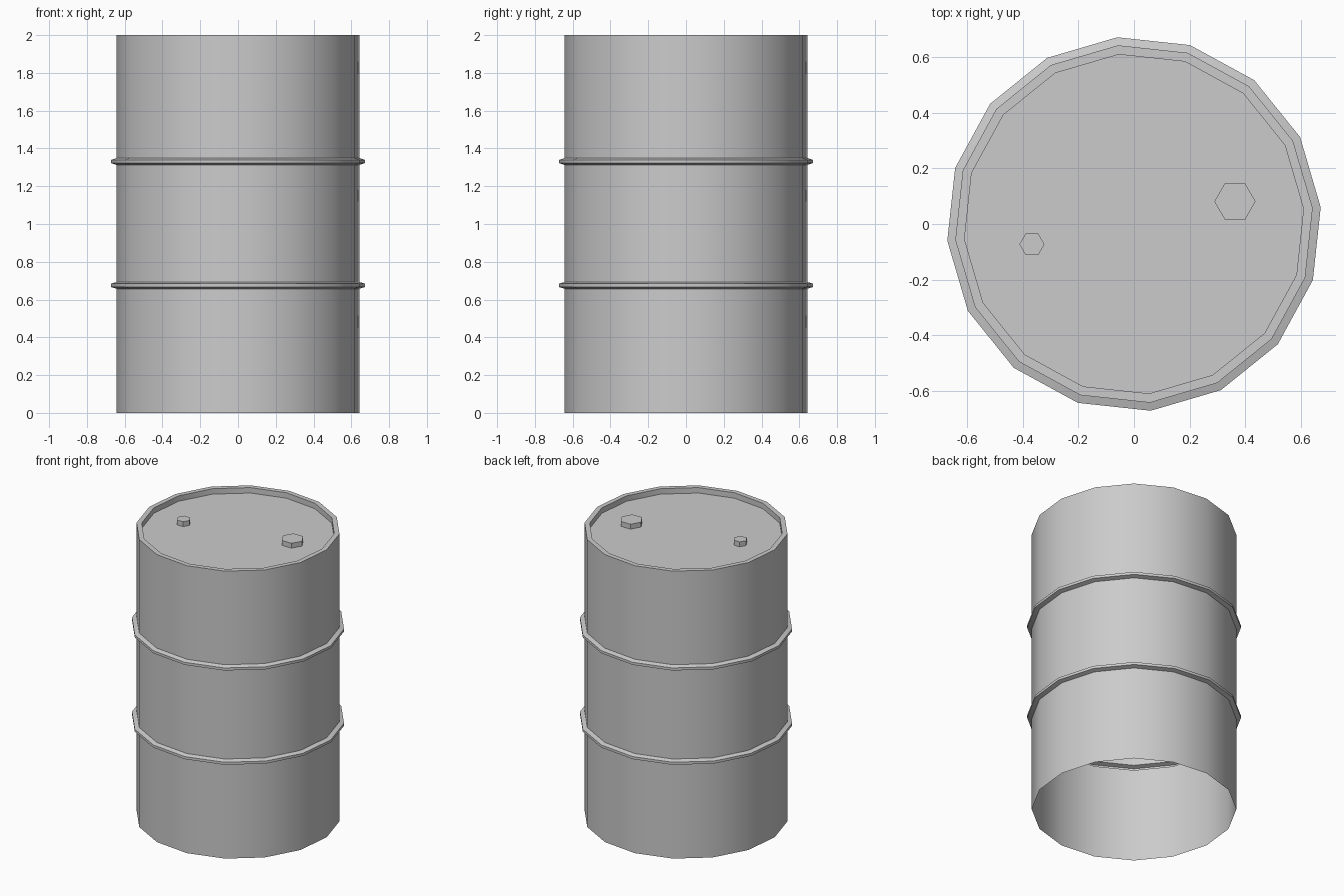
import bpy, bmesh
from math import cos, sin, pi, radians

if "Cube" in bpy.data.objects:
    bpy.data.objects.remove(bpy.data.objects["Cube"])

SIDES, TURN = 16, radians(5.1)
LID_Z = 1.962


def finish(bm, name, angle=30):
    me = bpy.data.meshes.new(name)
    bm.to_mesh(me)
    bm.free()
    ob = bpy.data.objects.new(name, me)
    bpy.context.collection.objects.link(ob)
    bpy.ops.object.select_all(action='DESELECT')
    ob.select_set(True)
    bpy.context.view_layer.objects.active = ob
    bpy.ops.object.shade_smooth_by_angle(angle=radians(angle))
    return ob


def lathe(name, profile, sides, turn=0, centre=(0, 0)):
    """Spin (radius, z) points around z and close the last ring with a cap."""
    bm = bmesh.new()
    rings = []
    for r, z in profile:
        rings.append([bm.verts.new((centre[0] + r * cos(turn + 2 * pi * i / sides),
                                    centre[1] + r * sin(turn + 2 * pi * i / sides), z))
                      for i in range(sides)])
    for a, b in zip(rings, rings[1:]):
        for i in range(sides):
            j = (i + 1) % sides
            bm.faces.new((a[i], a[j], b[j], b[i]))
    bm.faces.new(rings[-1])
    return finish(bm, name)


# Thin drum shell: open bottom, two pressed hoops, rolled rim and sunken lid
R, HOOP, INNER = 0.645, 0.674, 0.612
profile = [(R, 0)]
for z in (0.675, 1.331):
    profile += [(R, z - 0.018), (HOOP, z - 0.009), (HOOP, z + 0.009), (R, z + 0.018)]
profile += [(R, 2), (INNER, 2), (INNER, LID_Z)]
lathe("drum_shell", profile, SIDES, TURN)

# Hexagonal bungs standing on the lid
for name, centre, r in (("large_bung", (0.363, 0.081), 0.074),
                        ("small_bung", (-0.367, -0.073), 0.045)):
    lathe(name, [(r, LID_Z), (r, 1.996)], 6, 0, centre)
